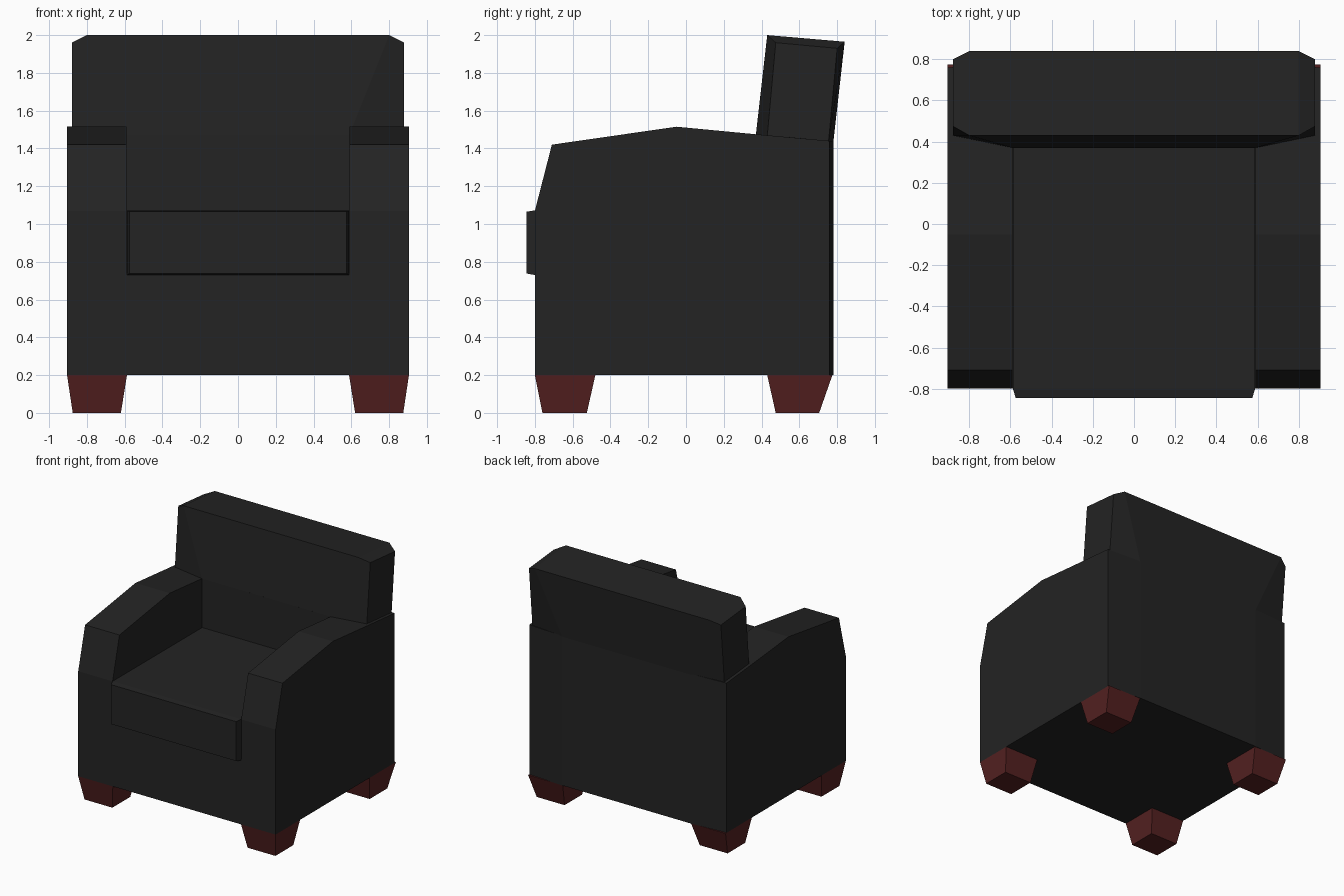
import bpy, bmesh

if "Cube" in bpy.data.objects:
    bpy.data.objects.remove(bpy.data.objects["Cube"])


def material(name, rgb):
    mat = bpy.data.materials.new(name)
    mat.diffuse_color = (*rgb, 1)
    mat.use_nodes = True
    mat.node_tree.nodes["Principled BSDF"].inputs["Base Color"].default_value = mat.diffuse_color
    return mat


leather = material("black leather", (0.017, 0.017, 0.017))
wood = material("red brown wood", (0.09, 0.015, 0.015))


def loft(name, sections, mat, mirror=False):
    """Skin a row of matching cross-sections and cap both ends."""
    bm = bmesh.new()
    rings = [[bm.verts.new(p) for p in s] for s in sections]
    n = len(rings[0])
    for a, b in zip(rings, rings[1:]):
        for i in range(n):
            j = (i + 1) % n
            bm.faces.new((a[i], a[j], b[j], b[i]))
    bm.faces.new(rings[0])
    bm.faces.new(rings[-1])
    bmesh.ops.recalc_face_normals(bm, faces=bm.faces)
    mesh = bpy.data.meshes.new(name)
    bm.to_mesh(mesh)
    bm.free()
    mesh.materials.append(mat)
    obj = bpy.data.objects.new(name, mesh)
    bpy.context.collection.objects.link(obj)
    if mirror:
        obj.modifiers.new("mirror", 'MIRROR').use_mirror_merge = False
    return obj


def side(x, profile):
    return [(x, y, z) for y, z in profile]


def rect_xz(x, y, z0, z1):
    return [(-x, y, z0), (x, y, z0), (x, y, z1), (-x, y, z1)]


def rect_xy(x0, x1, y0, y1, z):
    return [(x0, y0, z), (x1, y0, z), (x1, y1, z), (x0, y1, z)]


# L-shaped frame: base under the seat and lower backrest
frame = [(-0.80, 0.2), (0.78, 0.2), (0.78, 1.435), (0.37, 1.475),
         (0.37, 0.74), (-0.80, 0.74)]
loft("frame", [side(-0.59, frame), side(0.59, frame)], leather)


# Arms, with the outer rear edge pulled slightly forward
def arm(rear):
    return [(-0.80, 0.2), (rear, 0.2), (rear, 1.44), (0.37, 1.475),
            (-0.05, 1.515), (-0.71, 1.42), (-0.80, 1.07)]


loft("arm", [side(0.59, arm(0.78)), side(0.905, arm(0.76))], leather, True)

# Seat cushion with a slightly tapered front
loft("seat_cushion", [rect_xz(0.588, 0.40, 0.73, 1.07),
                      rect_xz(0.588, -0.80, 0.73, 1.072),
                      rect_xz(0.575, -0.845, 0.738, 1.065)], leather)


# Leaning back cushion with bevelled ends that widen toward the top
def cushion_mid(s):
    return [(s * 0.59, 0.37, 1.474), (s * 0.80, 0.43, 2.0),
            (s * 0.80, 0.84, 1.965), (s * 0.59, 0.78, 1.434)]


def cushion_end(s):
    return [(s * 0.88, 0.43, 1.465), (s * 0.88, 0.475, 1.96),
            (s * 0.88, 0.80, 1.93), (s * 0.88, 0.755, 1.44)]


loft("back_cushion", [cushion_end(-1), cushion_mid(-1),
                      cushion_mid(1), cushion_end(1)], leather)

# Tapered wooden legs
for name, top, foot in (("front_leg", (-0.80, -0.48), (-0.76, -0.525)),
                        ("back_leg", (0.43, 0.775), (0.475, 0.705))):
    loft(name, [rect_xy(0.62, 0.875, *foot, 0.0),
                rect_xy(0.588, 0.905, *top, 0.2)], wood, True)
